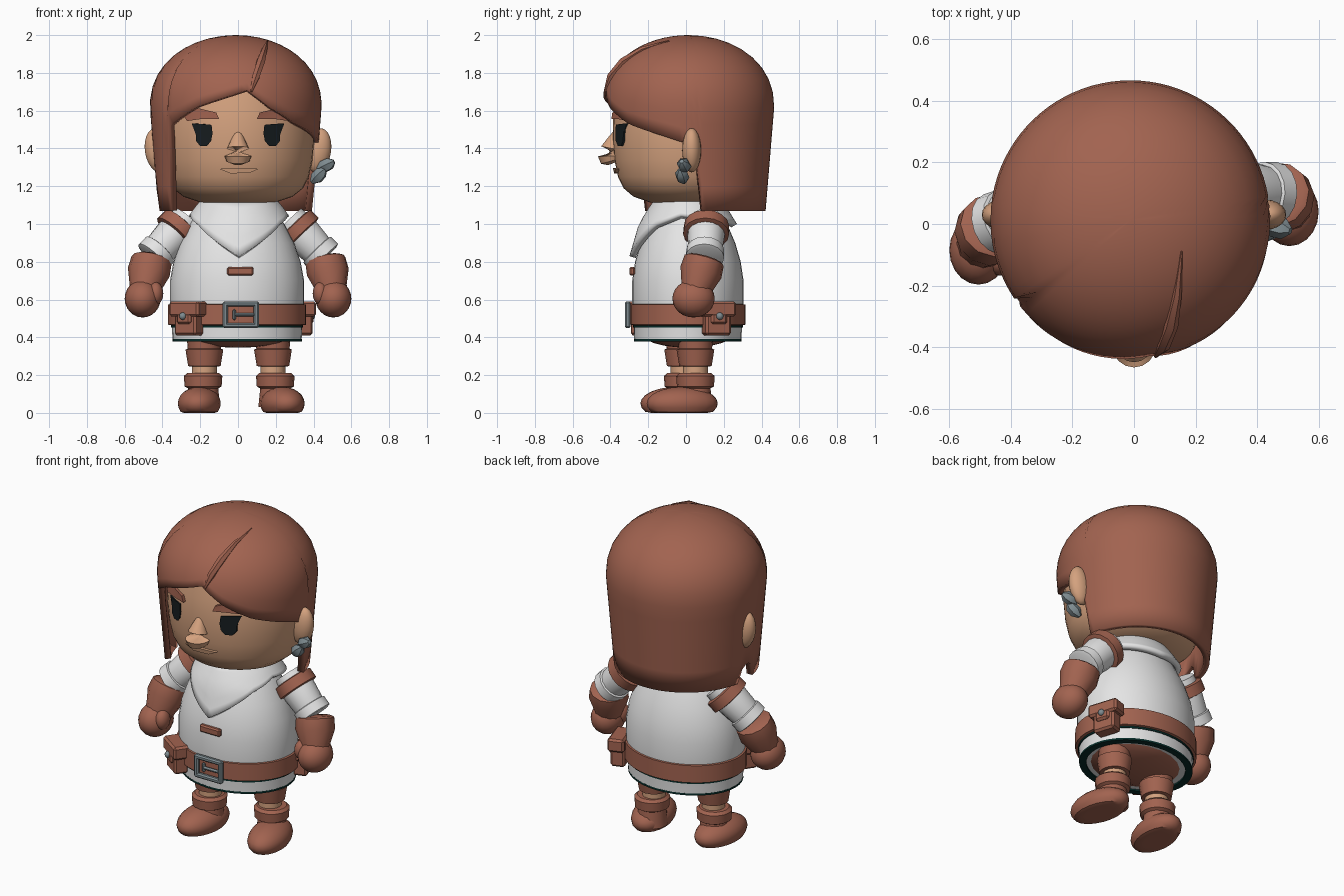
import bpy, bmesh, math
from math import sin, cos, radians, sqrt
from mathutils import Vector, Matrix

if "Cube" in bpy.data.objects:
    bpy.data.objects.remove(bpy.data.objects["Cube"])


def material(name, *rgb):
    m = bpy.data.materials.new(name)
    m.use_nodes = True
    m.diffuse_color = (*rgb, 1)
    m.node_tree.nodes["Principled BSDF"].inputs["Base Color"].default_value = (*rgb, 1)
    return m


BROWN = material("russet brown", 0.36, 0.125, 0.08)
SKIN = material("warm skin", 0.66, 0.36, 0.21)
WHITE = material("white cloth", 0.78, 0.78, 0.78)
STEEL = material("steel grey", 0.21, 0.26, 0.28)
GREEN = material("dark green", 0.002, 0.025, 0.022)
DARK = material("eye black", 0.008, 0.012, 0.014)


def finish(name, bm, mat, fix=True, angle=38):
    if fix:
        bmesh.ops.recalc_face_normals(bm, faces=bm.faces)
    me = bpy.data.meshes.new(name)
    bm.to_mesh(me)
    bm.free()
    me.materials.append(mat)
    ob = bpy.data.objects.new(name, me)
    bpy.context.collection.objects.link(ob)
    bpy.ops.object.select_all(action='DESELECT')
    ob.select_set(True)
    bpy.context.view_layer.objects.active = ob
    bpy.ops.object.shade_smooth_by_angle(angle=radians(angle))
    return ob


def lerp_keys(keys, v):
    for (a, fa), (b, fb) in zip(keys, keys[1:]):
        if a <= v <= b:
            return fa + (fb - fa) * (v - a) / (b - a)
    return keys[0][1] if v < keys[0][0] else keys[-1][1]


def bridge(bm, rows, close=False):
    n = len(rows[0])
    for a, b in zip(rows, rows[1:] + rows[:1] if close else rows[1:]):
        for i in range(n):
            k = (i + 1) % n
            bm.faces.new((a[i], b[i], b[k], a[k]))


def lathe(name, prof, mat, c=(0, 0), sy=1.0, n=32, ring=False):
    bm = bmesh.new()
    rows = [[bm.verts.new((c[0] + r * sin(math.tau * i / n), c[1] - sy * r * cos(math.tau * i / n), z))
             for i in range(n)] for r, z in prof]
    bridge(bm, rows, ring)
    if not ring:
        bm.faces.new(rows[0])
        bm.faces.new(rows[-1])
    return finish(name, bm, mat)


def shell(name, top, radius, low, mat, c, sy, thick, rows=14, n=90, power=2):
    """Open draped surface whose lower edge follows low(angle)."""
    bm = bmesh.new()
    grid = []
    for j in range(rows + 1):
        row = []
        for i in range(n):
            deg = -180 + 360 * i / n
            z = top - (top - lerp_keys(low, deg)) * (j / rows) ** power
            r, a = radius(z), radians(deg)
            row.append(bm.verts.new((c[0] + r * sin(a), c[1] - sy * r * cos(a), z)))
        grid.append(row)
    bridge(bm, grid)
    if radius(top) < 0.02:
        bm.faces.new(grid[0])
    ob = finish(name, bm, mat, fix=False)
    mod = ob.modifiers.new("thickness", 'SOLIDIFY')
    mod.thickness, mod.offset = thick, -1
    return ob


def loft(name, stops, mat, n=16):
    """Round limb through (position, radius) stops."""
    bm = bmesh.new()
    pts = [Vector(p) for p, r in stops]
    rows = []
    for i, (p, r) in enumerate(stops):
        t = pts[min(i + 1, len(pts) - 1)] - pts[max(i - 1, 0)]
        q = t.to_track_quat('Z', 'Y')
        rows.append([bm.verts.new(pts[i] + q @ Vector((r * cos(math.tau * k / n), r * sin(math.tau * k / n), 0)))
                     for k in range(n)])
    bridge(bm, rows)
    bm.faces.new(rows[0])
    bm.faces.new(rows[-1])
    return finish(name, bm, mat)


def ball(name, loc, size, mat, rot=(0, 0, 0), floor=None, u=20, v=12):
    bm = bmesh.new()
    m = Matrix.LocRotScale(Vector(loc), Matrix.Rotation(rot[2], 3, 'Z') @ Matrix.Rotation(rot[1], 3, 'Y'), Vector(size))
    bmesh.ops.create_uvsphere(bm, u_segments=u, v_segments=v, radius=1, matrix=m)
    if floor is not None:
        for w in bm.verts:
            w.co.z = max(w.co.z, floor)
    return finish(name, bm, mat)


def boxes(name, parts, mat, place=Matrix(), bevel=0.008):
    bm = bmesh.new()
    for loc, size in parts:
        bmesh.ops.create_cube(bm, size=1, matrix=place @ Matrix.LocRotScale(Vector(loc), None, Vector(size)))
    bmesh.ops.bevel(bm, geom=bm.edges[:], offset=bevel, segments=1, affect='EDGES')
    return finish(name, bm, mat, angle=25)


# Head and face plates that hug its surface
HEAD = [(0.02, 1.11), (0.2, 1.115), (0.29, 1.145), (0.345, 1.19), (0.375, 1.25), (0.395, 1.34),
        (0.405, 1.45), (0.4, 1.6), (0.36, 1.75), (0.2, 1.86), (0.02, 1.9)]
lathe("head", HEAD, SKIN, sy=0.96, n=40)
lathe("neck", [(0.14, 1.0), (0.14, 1.15)], SKIN, n=20)


def face_plate(name, outline, mat, lift, side=1):
    bm = bmesh.new()
    rows = []
    for push in (lift, -0.03):
        row = []
        for x, z in outline:
            r = lerp_keys([(h, w) for w, h in HEAD], z)
            row.append(bm.verts.new((side * x, -0.96 * sqrt(r * r - x * x) - push, z)))
        rows.append(row)
    bridge(bm, rows)
    for row in rows:
        bm.faces.new(row)
    bmesh.ops.triangulate(bm, faces=[f for f in bm.faces if len(f.verts) > 4])
    finish(name, bm, mat)


for s, tag in ((1, "left"), (-1, "right")):
    face_plate(tag + "_eye", [(0.14, 1.525), (0.19, 1.53), (0.245, 1.532), (0.225, 1.5), (0.222, 1.44),
                              (0.2, 1.412), (0.165, 1.412), (0.142, 1.44), (0.135, 1.48)], DARK, 0.009, s)
    face_plate(tag + "_brow", [(0.1, 1.555), (0.115, 1.59), (0.22, 1.615), (0.285, 1.57), (0.27, 1.545),
                               (0.2, 1.555)], BROWN, 0.022, s)
    ball(tag + "_ear", (s * 0.425, 0.03, 1.39), (0.068, 0.05, 0.118), SKIN, rot=(0, s * 0.15, 0))
face_plate("mouth", [(-0.1, 1.292), (-0.03, 1.296), (0.04, 1.296), (0.11, 1.292), (0.06, 1.27),
                     (-0.04, 1.268)], SKIN, 0.018)
loft("nose", [((0, -0.36, 1.5), 0.012), ((0, -0.375, 1.46), 0.03), ((0, -0.392, 1.4), 0.058),
              ((0, -0.395, 1.36), 0.071), ((0, -0.39, 1.335), 0.062), ((0, -0.385, 1.322), 0.03)], SKIN)

# Crystal earrings
for i, (p, d) in enumerate((((0.465, -0.01, 1.31), 0.5), ((0.425, -0.02, 1.255), 1.0))):
    a, d = Vector(p), Vector((1, -0.3, d)).normalized() * 0.05
    loft("earring_%d" % (i + 1), [(a - d, 0.012), (a - d * 0.3, 0.036), (a + d * 0.5, 0.034), (a + d, 0.012)], STEEL, n=6)


# Hair: dome with a parted fringe, one side lock and a long back
def hair_radius(z):
    if z > 1.62:
        return max(0.455 * sqrt(max(0, 1 - ((z - 1.62) / 0.38) ** 2.2)), 0.005)
    return 0.455 * (1 - 0.1 * (1.62 - z) / 0.55)


HAIRLINE = [(-180, 1.07), (-100, 1.07), (-95, 1.17), (-85, 1.17), (-80, 1.07), (-56, 1.07), (-52, 1.52),
            (-27, 1.62), (8, 1.71), (25, 1.61), (45, 1.53), (75, 1.46), (91, 1.42), (96, 1.3),
            (100, 1.07), (180, 1.07)]
shell("hair", 2.0, hair_radius, HAIRLINE, BROWN, (-0.012, 0.012), 1.0, 0.035)
part = [(0.07, 1.7, 0.006), (0.095, 1.78, 0.022), (0.12, 1.86, 0.024), (0.14, 1.925, 0.015), (0.155, 1.97, 0.003)]
loft("hair_parting", [((x, 0.012 - sqrt(hair_radius(z) ** 2 - x * x), z), r) for x, z, r in part], BROWN, n=6)

# Tunic, hem, shorts, cowl
MID = (-0.005, 0.01)
lathe("tunic", [(0.3, 0.388), (0.342, 0.388), (0.345, 0.46), (0.355, 0.58), (0.355, 0.7), (0.337, 0.8), (0.302, 0.9),
                (0.25, 1.0), (0.2, 1.08), (0.15, 1.11)], WHITE, MID, 0.83, 40)
lathe("hem_trim", [(0.3, 0.378), (0.343, 0.378), (0.343, 0.39), (0.3, 0.39)], GREEN, MID, 0.83, 40, ring=True)
lathe("under_belt_trim", [(0.33, 0.453), (0.35, 0.453), (0.35, 0.465), (0.33, 0.465)], GREEN, MID, 0.83, 40, ring=True)
ball("shorts", (0, 0.01, 0.43), (0.31, 0.255, 0.085), BROWN)
COWL = [(0.83, 0.352), (1.0, 0.295), (1.08, 0.24), (1.13, 0.2)]
shell("cowl", 1.13, lambda z: lerp_keys(COWL, z),
      [(-180, 1.0), (-80, 1.05), (-48, 1.0), (0, 0.83), (48, 1.0), (80, 1.05), (180, 1.0)],
      WHITE, (0.005, 0.01), 0.88, 0.035, rows=6, power=1)
boxes("chest_toggle", [((0.012, -0.285, 0.75), (0.14, 0.03, 0.045))], BROWN)

# Belt, buckle, pouches
lathe("belt", [(0.34, 0.462), (0.366, 0.467), (0.366, 0.573), (0.34, 0.578)], BROWN, MID, 0.83, 40, ring=True)
boxes("buckle", [((0, 0, s * 0.057), (0.19, 0.03, 0.028)) for s in (-1, 1)] +
      [((s * 0.082, 0, 0), (0.028, 0.03, 0.14)) for s in (-1, 1)] +
      [((0.02, -0.004, 0), (0.11, 0.02, 0.02)), ((-0.035, 0, 0), (0.018, 0.022, 0.06))],
      STEEL, Matrix.Translation((0.015, -0.308, 0.52)))
for tag, deg, turn in (("front", -43, -35), ("side", 118, 108)):
    a, t = radians(deg), radians(turn)
    place = Matrix.Translation((0.385 * sin(a), 0.01 - 0.325 * cos(a), 0.5)) @ Matrix.Rotation(t, 4, 'Z')
    boxes(tag + "_pouch", [((0, 0.005, -0.03), (0.14, 0.085, 0.12)), ((0, 0, 0.05), (0.19, 0.1, 0.08)),
                           ((0, -0.005, 0), (0.09, 0.095, 0.06))], BROWN, place, 0.012)
    ball(tag + "_pouch_stud", place @ Vector((0, -0.052, 0.012)), (0.02, 0.02, 0.02), STEEL, u=10, v=6)

# Arms: shoulder, elbow and hand differ slightly on each side
ARMS = {"left": ((0.27, 0.11, 1.02), (0.46, 0.10, 0.82), (0.505, 0.04, 0.605)),
        "right": ((-0.27, 0.07, 1.02), (-0.455, 0.0, 0.82), (-0.505, -0.085, 0.605))}
for tag, joints in ARMS.items():
    s, e, h = map(Vector, joints)
    w = e.lerp(h, 0.72)
    loft(tag + "_sleeve", [(s, 0.09), (s.lerp(e, 0.35), 0.1), (s.lerp(e, 0.7), 0.092), (e, 0.08)], WHITE)
    loft(tag + "_shoulder_trim", [(s.lerp(e, 0.12), 0.1), (s.lerp(e, 0.14), 0.12), (s.lerp(e, 0.36), 0.122),
                                  (s.lerp(e, 0.38), 0.1)], BROWN)
    loft(tag + "_sleeve_band", [(s.lerp(e, 0.76), 0.085), (s.lerp(e, 0.78), 0.1), (s.lerp(e, 0.98), 0.102),
                                (e, 0.085)], WHITE)
    loft(tag + "_glove_cuff", [(e.lerp(h, 0.02), 0.092), (e.lerp(h, 0.06), 0.108), (e.lerp(h, 0.35), 0.113),
                               (w, 0.085), (h, 0.08)], BROWN, n=12)
    ball(tag + "_fist", h, (0.095, 0.112, 0.1), BROWN)
    ball(tag + "_thumb", h + Vector((-0.25 * h.x, -0.06, 0.05)) * 0.55, (0.04, 0.05, 0.06), BROWN)

# Legs and boots
for tag, x, y, fx, fy, yaw in (("left", 0.185, 0.05, 0.235, -0.02, 0.2), ("right", -0.178, -0.015, -0.205, -0.05, -0.08)):
    lathe(tag + "_trouser", [(0.07, 0.245), (0.086, 0.248), (0.1, 0.335), (0.088, 0.34), (0.095, 0.42)],
          BROWN, (x, y), n=16)
    lathe(tag + "_shin", [(0.066, 0.12), (0.066, 0.27)], SKIN, (x, y), n=16)
    x += 0.25 * (fx - x)
    lathe(tag + "_boot_shaft", [(0.09, 0.03), (0.08, 0.13), (0.098, 0.14), (0.102, 0.195), (0.085, 0.21)],
          BROWN, (x, y), n=16)
    ball(tag + "_boot", (fx, fy, 0.05), (0.114, 0.192, 0.088), BROWN, (0, 0, yaw), floor=0)
